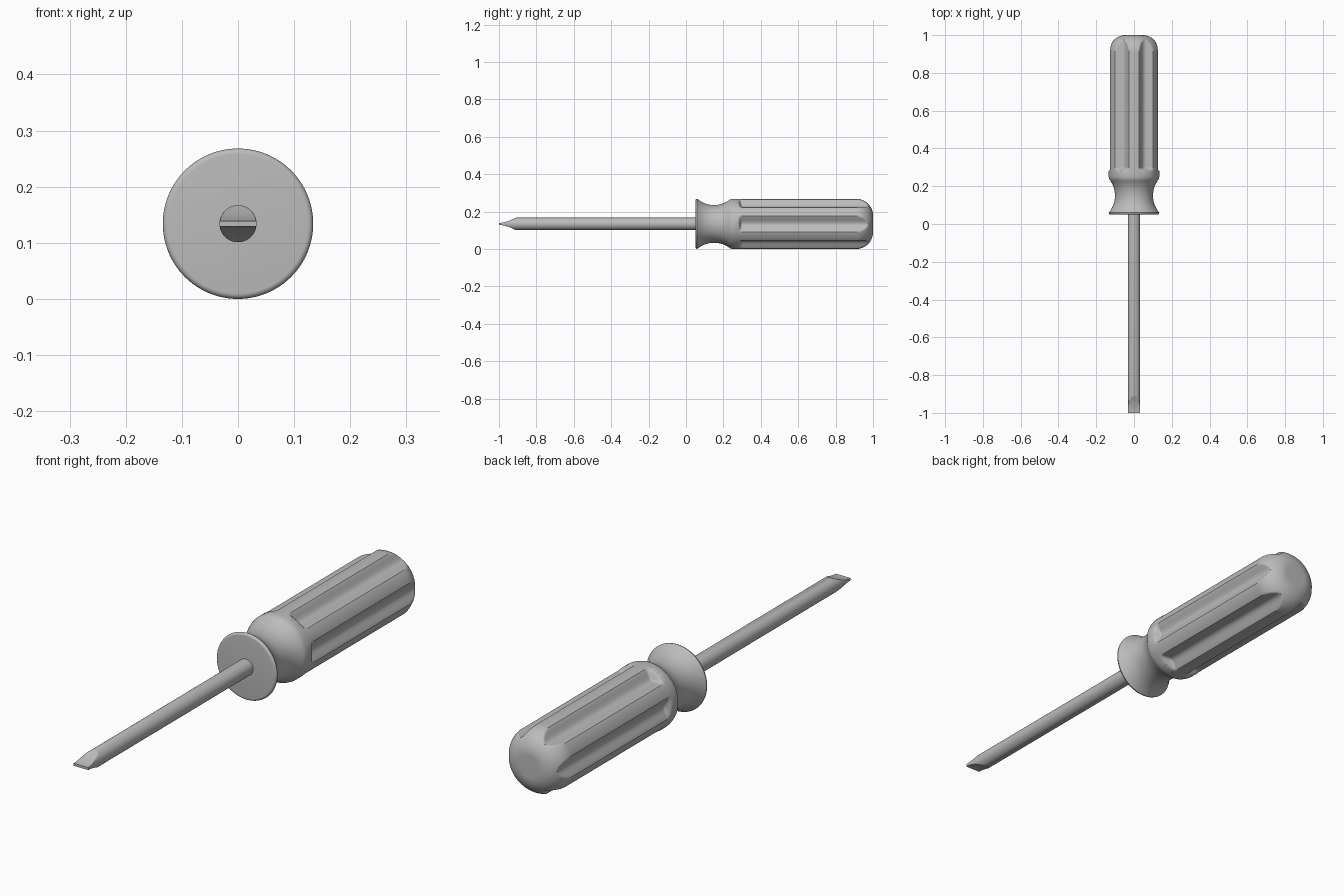
import bpy
import bmesh
import math

if "Cube" in bpy.data.objects:
    bpy.data.objects.remove(bpy.data.objects["Cube"], do_unlink=True)

AXIS_Z = 0.134      # height of the tool axis
GRIP_R = 0.134      # largest grip radius
SHAFT_R = 0.033
END_R = 0.09        # rounding of the grip's back end
FLUTES = 6
FLUTE_START = 0.28

grey = bpy.data.materials.new("plain grey")
grey.use_nodes = True
grey.diffuse_color = (0.5, 0.5, 0.5, 1)
grey.node_tree.nodes["Principled BSDF"].inputs["Base Color"].default_value = (0.5, 0.5, 0.5, 1)


def smoothstep(t):
    t = min(max(t, 0), 1)
    return t * t * (3 - 2 * t)


def lathe(name, profile, segments, shape):
    """Sweep (y, radius) rings round the axis; shape(y, r, angle) gives x, z."""
    bm = bmesh.new()
    rings = []
    for y, r in profile:
        ring = []
        for i in range(segments):
            x, z = shape(y, r, math.tau * i / segments)
            ring.append(bm.verts.new((x, y, z + AXIS_Z)))
        rings.append(ring)
    for a, b in zip(rings, rings[1:]):
        for i in range(segments):
            j = (i + 1) % segments
            bm.faces.new((a[i], a[j], b[j], b[i]))
    bm.faces.new(rings[0])
    bm.faces.new(rings[-1])
    bmesh.ops.recalc_face_normals(bm, faces=bm.faces)
    mesh = bpy.data.meshes.new(name)
    bm.to_mesh(mesh)
    bm.free()
    mesh.materials.append(grey)
    obj = bpy.data.objects.new(name, mesh)
    bpy.context.collection.objects.link(obj)
    bpy.ops.object.select_all(action="DESELECT")
    obj.select_set(True)
    bpy.context.view_layer.objects.active = obj
    bpy.ops.object.shade_smooth_by_angle(angle=math.radians(32))
    return obj


def grip_shape(y, r, angle):
    # Six soft grooves, one facing each side, running out through the round end
    step = math.tau / FLUTES
    off = abs((angle + step / 2) % step - step / 2) / math.radians(19)
    if off < 1:
        depth = 0.026 * (1 - off ** 2) ** 1.3
        depth *= smoothstep((y - FLUTE_START) / 0.018)
        r = min(r, GRIP_R - depth)
    return r * math.cos(angle), r * math.sin(angle)


def grind(y):
    # Half thickness of the blade: a hollow grind down to the flat tip
    t = min(max((y + 1) / 0.09, 0), 1)
    return 0.005 + (SHAFT_R - 0.005) * t ** 1.7


def shaft_shape(y, r, angle):
    x, z = r * math.cos(angle), r * math.sin(angle)
    g = grind(y) if y < -0.91 else r
    return x, min(max(z, -g), g)


# Grip: rounded flange, waisted neck, collar, fluted barrel, round end
grip = [(0.05, 0.124)]
for i in range(1, 7):
    a = math.pi / 2 * i / 6
    grip.append((0.06 - 0.01 * math.cos(a), 0.124 + 0.01 * math.sin(a)))
NECK = 24
for i in range(1, NECK + 1):
    t = i / NECK
    grip.append((0.065 + 0.17 * t, 0.101 + 0.029 * abs(2 * t - 1) ** 2.2))
grip += [(0.243, 0.1325), (0.25, GRIP_R), (FLUTE_START, GRIP_R)]
grip += [(FLUTE_START + 0.003 * i, GRIP_R) for i in range(1, 8)]
grip += [(0.4 + 0.1 * i, GRIP_R) for i in range(6)]
for i in range(25):
    a = math.pi / 2 * i / 24
    grip.append((1 - END_R + END_R * math.sin(a), GRIP_R - END_R + END_R * math.cos(a)))
lathe("grip", grip, 192, grip_shape)

# Shaft with the flat blade at its front end
shaft = [(-1 + 0.09 * i / 30, SHAFT_R) for i in range(31)] + [(0.06, SHAFT_R)]
lathe("shaft_and_blade", shaft, 64, shaft_shape)
